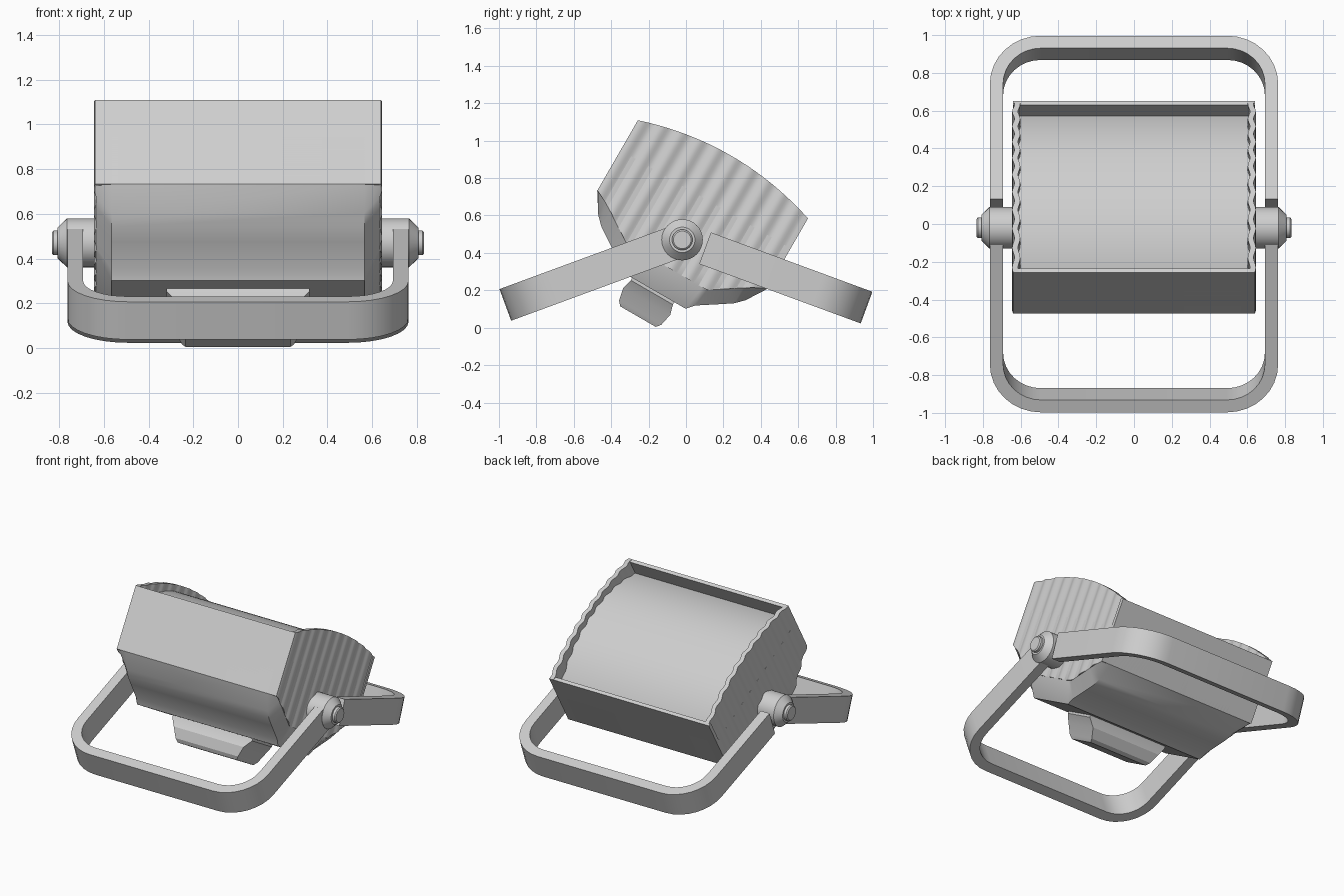
import bpy, bmesh, math
from mathutils import Matrix, Vector

cube = bpy.data.objects.get("Cube")
if cube:
    bpy.data.objects.remove(cube, do_unlink=True)

grey = bpy.data.materials.new("light_grey")
grey.use_nodes = True
colour = (0.62, 0.62, 0.62, 1)
grey.diffuse_color = colour
grey.node_tree.nodes["Principled BSDF"].inputs["Base Color"].default_value = colour

PIVOT = Matrix.Translation((0, -0.02, 0.47))
TILT = PIVOT @ Matrix.Rotation(math.radians(-30), 4, "X")


def loft(name, sections, matrix, angle=30):
    """Skin a row of closed sections, cap both ends, place and shade."""
    bm = bmesh.new()
    rings = [[bm.verts.new(matrix @ Vector(p)) for p in s] for s in sections]
    for a, b in zip(rings, rings[1:]):
        for i in range(len(a)):
            j = (i + 1) % len(a)
            bm.faces.new((a[i], a[j], b[j], b[i]))
    bm.faces.new(rings[0])
    bm.faces.new(rings[-1])
    bmesh.ops.recalc_face_normals(bm, faces=bm.faces)
    mesh = bpy.data.meshes.new(name)
    bm.to_mesh(mesh)
    bm.free()
    mesh.materials.append(grey)
    obj = bpy.data.objects.new(name, mesh)
    bpy.context.collection.objects.link(obj)
    bpy.ops.object.select_all(action="DESELECT")
    obj.select_set(True)
    bpy.context.view_layer.objects.active = obj
    bpy.ops.object.shade_smooth_by_angle(angle=math.radians(angle))
    return obj


def rect(hx, hu, v):
    return [(-hx, -hu, v), (hx, -hu, v), (hx, hu, v), (-hx, hu, v)]


# Lamp body: lower shell with tapered ends
TOP = 0.25
middle = [(0.525, 0), (0.455, -0.11), (0.41, -0.155), (0.35, -0.195),
          (0.235, -0.27), (0.2, -0.31)]
end = [(0.52, 0), (0.46, -0.03), (0.41, -0.06), (0.35, -0.1),
       (0.25, -0.165), (0.22, -0.167)]


def section(x, half):
    loop = [(half[0][0], TOP)] + half
    return ([(x, u, v) for u, v in loop]
            + [(x, -u, v) for u, v in reversed(loop)])


loft("lamp_body", [section(-0.635, end), section(-0.565, middle),
                   section(0.565, middle), section(0.635, end)], TILT)

# Front and back walls
for name, side in (("front_wall", -1), ("back_wall", 1)):
    slab = TILT @ Matrix.Translation((0, side * 0.5125, 0))
    loft(name, [rect(0.64, 0.0125, 0), rect(0.64, 0.0125, 0.435)], slab)


# Corrugated end cheeks with an arched top
def cheek_bottom(u):
    a = abs(u)
    for (u1, v1), (u0, v0) in zip(end, end[1:]):
        if u0 <= a <= u1:
            return v0 + (v1 - v0) * (a - u0) / (u1 - u0)
    return 0 if a > end[0][0] else end[-1][1]


STEPS = 96
for name, side in (("left_cheek", 1), ("right_cheek", -1)):
    slices = []
    for i in range(STEPS + 1):
        t = 2 * i / STEPS - 1
        u = 0.525 * t
        wave = 0.006 * math.sin(10 * math.pi * t)
        low, high = cheek_bottom(u), 0.435 + 0.085 * (1 - t * t)
        xi, xo = side * (0.608 + wave), side * (0.639 + wave)
        slices.append([(xi, u, low), (xo, u, low), (xo, u, high), (xi, u, high)])
    loft(name, slices, TILT, 50)

# Bulging cover panel set below the rim
panel = []
for i in range(33):
    t = i / 16 - 1
    u, v = 0.502 * t, 0.315 + 0.16 * (1 - abs(t) ** 2.3)
    panel.append([(-0.615, u, 0.2), (0.615, u, 0.2), (0.615, u, v), (-0.615, u, v)])
loft("cover_panel", panel, TILT)

# Connector box underneath
loft("connector_box", [rect(0.32, 0.13, -0.29), rect(0.32, 0.13, -0.325),
                       rect(0.28, 0.145, -0.38), rect(0.25, 0.13, -0.45),
                       rect(0.235, 0.11, -0.474)], TILT, 20)


# Yokes: flat bars bent into a U
def yoke(name, start, length, matrix):
    half, bar, radius, height = 0.763, 0.07, 0.27, 0.09
    path = [(half, half - bar, start, start)]
    for i in range(9):
        a = math.pi / 2 * i / 8
        cx, cs, inner = half - radius, length - radius, radius - bar
        path.append((cx + radius * math.cos(a), cx + inner * math.cos(a),
                     cs + radius * math.sin(a), cs + inner * math.sin(a)))
    path += [(-xo, -xi, so, si) for xo, xi, so, si in reversed(path)]
    loft(name, [[(xo, so, height), (xi, si, height), (xi, si, -height),
                 (xo, so, -height)] for xo, xi, so, si in path], matrix)


droop = Matrix.Rotation(math.radians(-20.2), 4, "X")
yoke("back_yoke", 0.13, 1.05, PIVOT @ droop)
yoke("front_yoke", 0, 1.008, PIVOT @ Matrix.Rotation(math.pi, 4, "Z") @ droop)

# Pivot hubs with a cone and knob
hub = [(0.6, 0.11), (0.765, 0.11), (0.808, 0.068), (0.808, 0.055),
       (0.826, 0.055), (0.833, 0.047)]
for name, side in (("left_hub", 1), ("right_hub", -1)):
    turns = [2 * math.pi * k / 32 for k in range(32)]
    loft(name, [[(side * x, r * math.cos(a), r * math.sin(a)) for a in turns]
                for x, r in hub], PIVOT)
